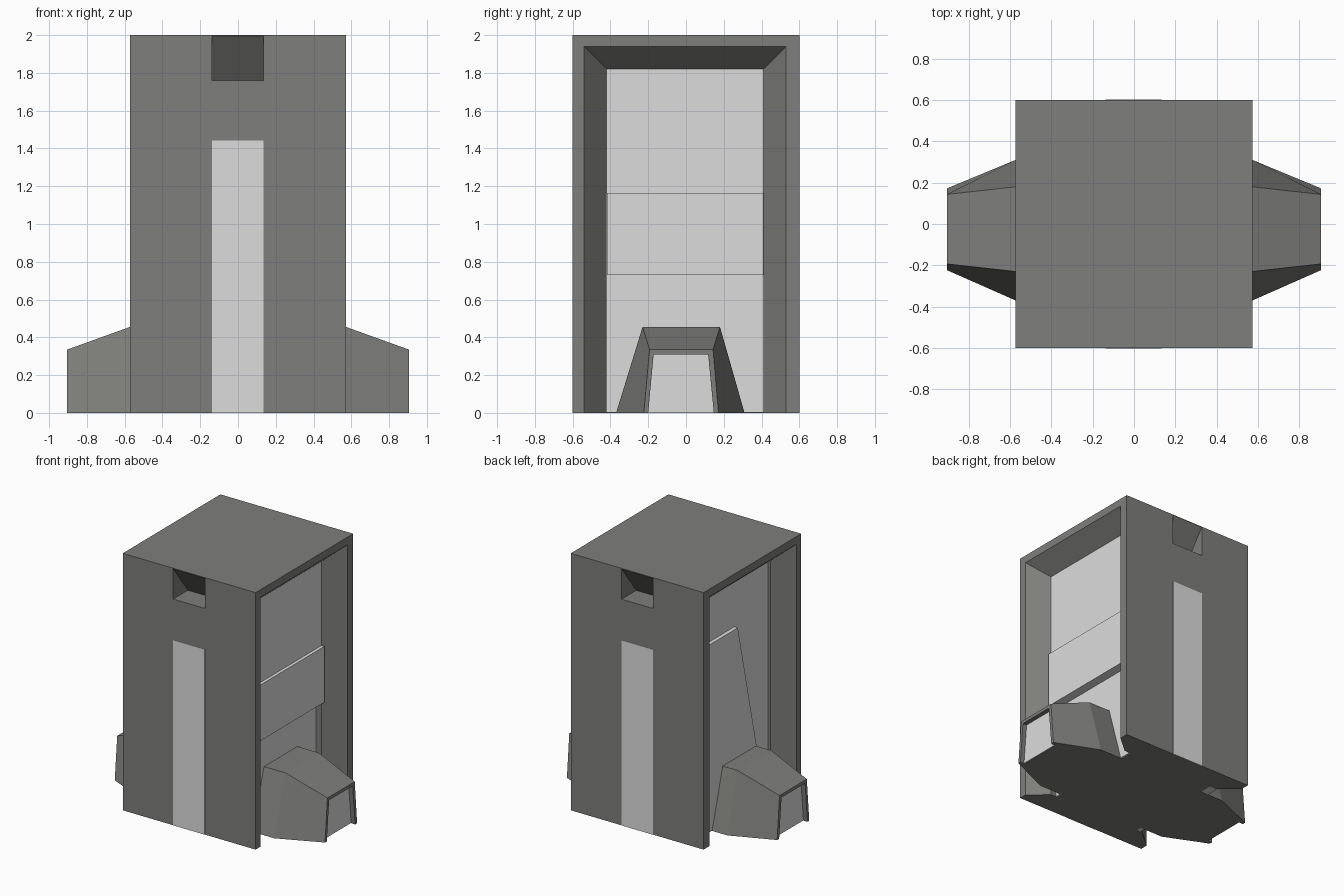
import bpy, bmesh

if "Cube" in bpy.data.objects:
    bpy.data.objects.remove(bpy.data.objects["Cube"])

def material(name, col):
    m = bpy.data.materials.new(name)
    m.diffuse_color = (*col, 1)
    m.use_nodes = True
    m.node_tree.nodes["Principled BSDF"].inputs["Base Color"].default_value = m.diffuse_color
    return m

DARK = material("dark grey", (0.21, 0.21, 0.2))
LIGHT = material("light grey", (0.72, 0.72, 0.72))

def loft(name, rings, mat):
    """Closed solid through a list of matching point rings."""
    bm = bmesh.new()
    vs = [[bm.verts.new(p) for p in r] for r in rings]
    n = len(rings[0])
    for a, b in zip(vs, vs[1:]):
        for i in range(n):
            j = (i + 1) % n
            bm.faces.new((a[i], a[j], b[j], b[i]))
    bm.faces.new(vs[0][::-1])
    bm.faces.new(vs[-1])
    bmesh.ops.recalc_face_normals(bm, faces=bm.faces)
    me = bpy.data.meshes.new(name)
    bm.to_mesh(me)
    bm.free()
    me.materials.append(mat)
    ob = bpy.data.objects.new(name, me)
    bpy.context.collection.objects.link(ob)
    return ob

def trapezoid(x, y0, y1, t0, t1, z0, z1):
    """Ring in a plane of constant x: base y0..y1, top t0..t1."""
    return [(x, y0, z0), (x, y1, z0), (x, t1, z1), (x, t0, z1)]

def slab(name, x0, x1, yz, mat):
    return loft(name, [[(x, y, z) for y, z in yz] for x in (x0, x1)], mat)

def rect(y0, y1, z0, z1):
    return [(y0, z0), (y1, z0), (y1, z1), (y0, z1)]

def cut(ob, cutter):
    m = ob.modifiers.new("cut", 'BOOLEAN')
    m.operation = 'DIFFERENCE'
    m.solver = 'EXACT'
    m.object = cutter
    bpy.context.view_layer.objects.active = ob
    bpy.ops.object.modifier_apply(modifier=m.name)
    bpy.data.objects.remove(cutter)

HX, HY = 0.572, 0.6

# tower body
body = slab("tower_body", -HX, HX, rect(-HY, HY, 0, 2), DARK)

for s, side in ((1, "right"), (-1, "left")):
    # framed side recess with bevelled border, open at the bottom
    rings = []
    for d, y0, y1, z in ((-0.028, -0.564, 0.554, 1.964), (0.14, -0.42, 0.41, 1.82),
                         (0.20, -0.42, 0.41, 1.82)):
        rings.append(trapezoid(s * (HX - d), y0, y1, y0, y1, -0.05, z))
    cut(body, loft("recess_cutter", rings, DARK))

    # light back panel of the recess
    slab(side + "_back_panel", s * (HX - 0.21), s * (HX - 0.187),
         rect(-0.42, 0.41, 0.002, 1.82), LIGHT)

    # flared duct at the foot
    duct = loft(side + "_duct", [
        trapezoid(s * 0.36, -0.37, 0.31, -0.23, 0.18, 0, 0.455),
        trapezoid(s * HX, -0.37, 0.31, -0.23, 0.18, 0, 0.455),
        trapezoid(s * 0.905, -0.223, 0.172, -0.193, 0.143, 0, 0.335)], DARK)
    cut(duct, loft("duct_cutter", [
        trapezoid(s * 0.865, -0.205, 0.152, -0.172, 0.118, -0.05, 0.31),
        trapezoid(s * 0.93, -0.205, 0.152, -0.172, 0.118, -0.05, 0.31)], DARK))
    # light plate inside the duct mouth
    slab(side + "_duct_plate", s * 0.864, s * 0.871,
         [(-0.2, 0.002), (0.147, 0.002), (0.117, 0.309), (-0.171, 0.309)], LIGHT)

# stepped panels, right recess
slab("right_upper_panel", 0.37, HX - 0.14, rect(-0.42, 0.41, 1.165, 1.82), LIGHT)
slab("right_middle_panel", 0.37, HX - 0.115, rect(-0.419, 0.409, 0.73, 1.165), LIGHT)

# overlapping panels, left recess
slab("left_upper_panel", -0.37, -(HX - 0.16),
     [(-0.42, 0.002), (0.41, 0.002), (0.41, 1.4), (0.34, 1.82), (-0.42, 1.82)], LIGHT)
slab("left_slanted_panel", -0.37, -(HX - 0.13),
     [(-0.34, 0.002), (0.41, 0.002), (0.41, 1.46), (-0.006, 1.46)], LIGHT)

for s, side in ((-1, "front"), (1, "back")):
    # wedge-shaped notch under the roof edge
    yz = [(s * 0.65, 1.76), (s * 0.65, 1.996), (s * HY, 1.996), (s * 0.42, 1.76)]
    cut(body, slab("notch_cutter", -0.138, 0.134, yz, DARK))
    # light vertical strip
    slab(side + "_strip", -0.138, 0.134,
         rect(s * (HY - 0.003), s * (HY + 0.002), 0, 1.442), LIGHT)
